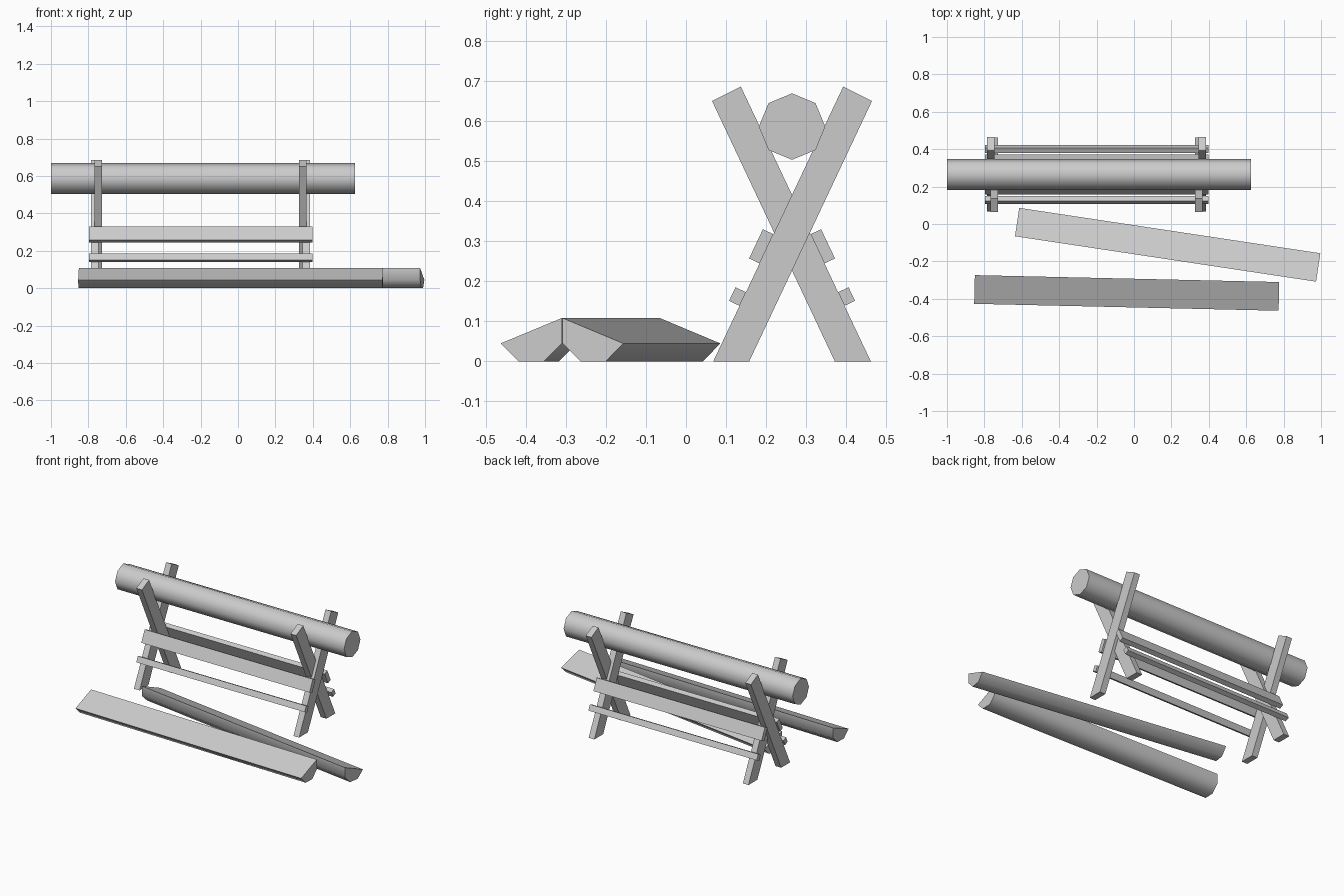
import bpy
import bmesh
import math
from mathutils import Vector

if "Cube" in bpy.data.objects:
    bpy.data.objects.remove(bpy.data.objects["Cube"])

grey = bpy.data.materials.new("plain_grey")
grey.use_nodes = True
grey.diffuse_color = (0.6, 0.6, 0.6, 1)
grey.node_tree.nodes["Principled BSDF"].inputs["Base Color"].default_value = (0.6, 0.6, 0.6, 1)

MID_Y = 0.265    # centre line of the rack
MID_X = -0.2     # middle of the rack along its length


def prism(name, profile, x0, x1, smooth=False):
    """Extrude a closed (y, z) profile along x."""
    bm = bmesh.new()
    base = bm.faces.new([bm.verts.new((x0, y, z)) for y, z in profile])
    out = bmesh.ops.extrude_face_region(bm, geom=[base])
    moved = [g for g in out["geom"] if isinstance(g, bmesh.types.BMVert)]
    bmesh.ops.translate(bm, verts=moved, vec=(x1 - x0, 0, 0))
    bmesh.ops.recalc_face_normals(bm, faces=bm.faces)
    mesh = bpy.data.meshes.new(name)
    bm.to_mesh(mesh)
    bm.free()
    mesh.materials.append(grey)
    obj = bpy.data.objects.new(name, mesh)
    bpy.context.collection.objects.link(obj)
    if smooth:
        bpy.ops.object.select_all(action="DESELECT")
        obj.select_set(True)
        bpy.context.view_layer.objects.active = obj
        bpy.ops.object.shade_smooth_by_angle(angle=math.radians(50))
    return obj


def arc(radius, start, count):
    """Octagon corners, counted from a start angle in degrees."""
    angles = [math.radians(start + 45 * i) for i in range(count)]
    return [(radius * math.cos(a), radius * math.sin(a)) for a in angles]


def flip(profile):
    return [(2 * MID_Y - y, z) for y, z in profile]


# Whole log resting in the crossed legs
R = 0.083
prism("whole_log", [(MID_Y + y, 0.587 + z) for y, z in arc(R, 90, 8)], -1.0, 0.625, True)

# Two split logs on the ground, flat faces tilted away from each other
for name, start, x, y, turn in (("front_split_log", 202.5 - 45 + 45, -0.039, -0.3685, -1.3),
                                ("back_split_log", 157.5, 0.18, -0.111, -8.57)):
    log = prism(name, arc(R, start, 5), -0.814, 0.814, True)
    log.location = (x, y, R * math.cos(math.radians(22.5)))
    log.rotation_euler.z = math.radians(turn)

# Crossed legs: the pair at each end is half lapped
leg = [(0.068, 0), (0.158, 0), (0.465, 0.651), (0.393, 0.687)]
for side, s in (("left", 1), ("right", -1)):
    prism(side + "_leg_leaning_back", leg, MID_X + s * 0.546, MID_X + s * 0.586)
    prism(side + "_leg_leaning_front", flip(leg), MID_X + s * 0.527, MID_X + s * 0.567)

# Planks lying against the outer faces of the legs
along = Vector((leg[3][0] - leg[0][0], leg[3][1])).normalized()
out = Vector((-along.y, along.x)) * 0.029
foot = Vector(leg[0])
for name, low, high in (("upper_plank", 0.245, 0.318), ("lower_plank", 0.139, 0.173)):
    a, b = (foot + along * (z / along.y) for z in (low, high))
    section = [tuple(p) for p in (a, b, b + out, a + out)]
    prism("front_" + name, section, MID_X - 0.597, MID_X + 0.597)
    prism("back_" + name, flip(section), MID_X - 0.597, MID_X + 0.597)
